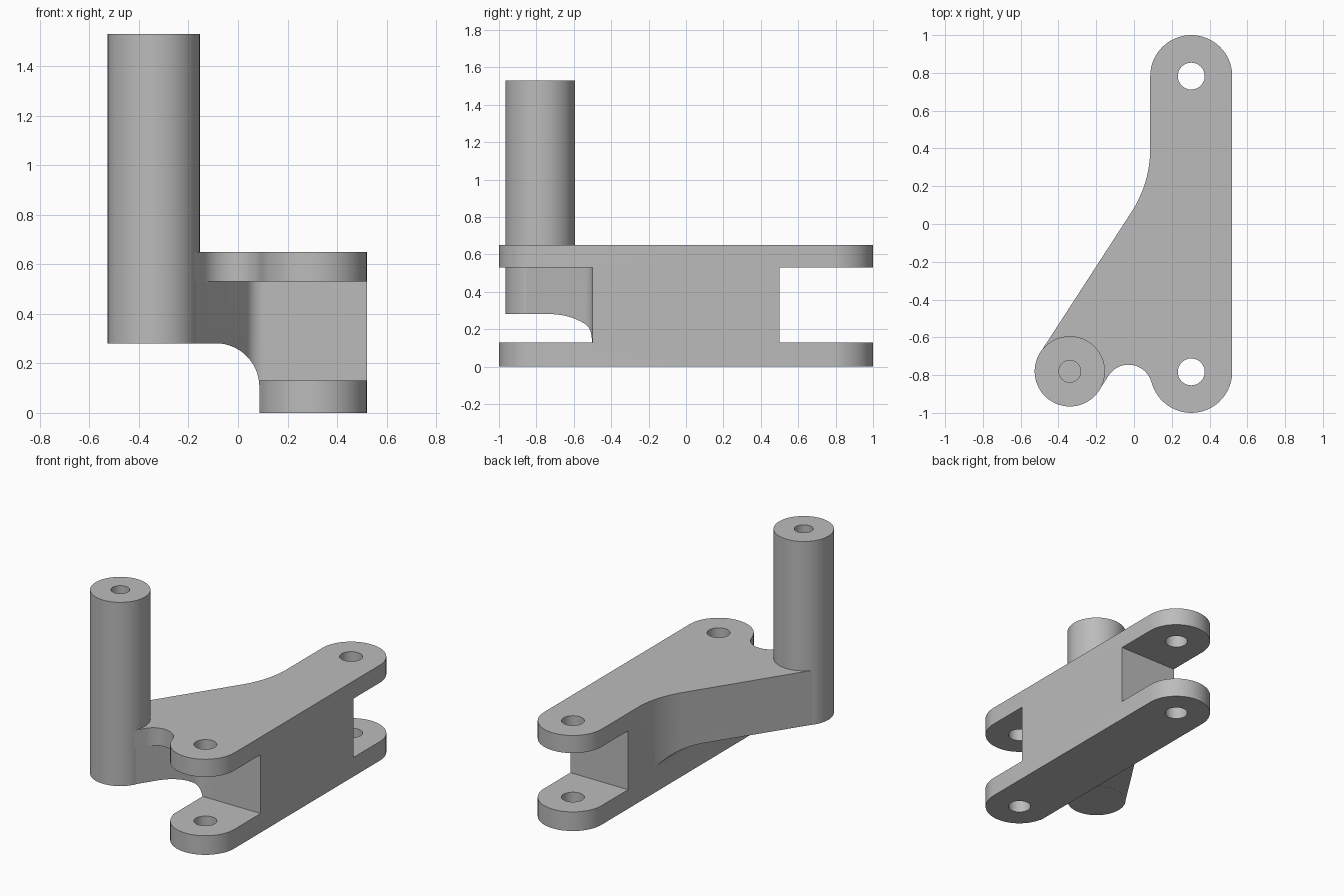
import bpy, bmesh
from math import radians, cos, sin
from mathutils import Matrix

if "Cube" in bpy.data.objects:
    bpy.data.objects.remove(bpy.data.objects["Cube"], do_unlink=True)

grey = bpy.data.materials.new("machined_grey")
grey.use_nodes = True
colour = (0.5, 0.5, 0.5, 1)
grey.diffuse_color = colour
grey.node_tree.nodes["Principled BSDF"].inputs["Base Color"].default_value = colour

HEIGHT = 0.65
LUG_X, LUG_Y, LUG_R = 0.303, 0.783, 0.217
SIDE_X = LUG_X - LUG_R
POST_X, POST_Y, POST_R = -0.34, -0.78, 0.186
ARM = 146.9          # direction of the arm's left face normal, in degrees
NOTCH_R = 0.125


def arc(cx, cy, r, start, end, steps=24):
    angles = [radians(start + (end - start) * i / steps) for i in range(steps + 1)]
    return [(cx + r * cos(a), cy + r * sin(a)) for a in angles]


def prism(name, outline, low, high, along_y=False):
    """Extrude a closed outline along z, or an x-z outline along y."""
    bm = bmesh.new()
    verts = [bm.verts.new((a, low, b) if along_y else (a, b, low)) for a, b in outline]
    face = bm.faces.new(verts)
    new = bmesh.ops.extrude_face_region(bm, geom=[face])["geom"]
    shift = (0, high - low, 0) if along_y else (0, 0, high - low)
    bmesh.ops.translate(bm, vec=shift, verts=[g for g in new if isinstance(g, bmesh.types.BMVert)])
    bmesh.ops.recalc_face_normals(bm, faces=bm.faces)
    mesh = bpy.data.meshes.new(name)
    bm.to_mesh(mesh)
    bm.free()
    mesh.materials.append(grey)
    obj = bpy.data.objects.new(name, mesh)
    bpy.context.collection.objects.link(obj)
    return obj


def cylinder(name, x, y, r, low, high, sides=64):
    return prism(name, arc(x, y, r, 0, 360, sides)[:-1], low, high)


def activate(obj):
    bpy.ops.object.select_all(action="DESELECT")
    obj.select_set(True)
    bpy.context.view_layer.objects.active = obj


def cut(obj, cutter):
    cutter.hide_render = True
    activate(obj)
    mod = obj.modifiers.new("cut", "BOOLEAN")
    mod.operation, mod.solver, mod.object = "DIFFERENCE", "EXACT", cutter
    bpy.ops.object.modifier_apply(modifier=mod.name)
    bpy.data.objects.remove(cutter, do_unlink=True)


# Bracket body: long spine, slanted arm and the rounded notch beside the post
outline = (arc(LUG_X, -LUG_Y, LUG_R, 194.7, 360)
           + arc(LUG_X, LUG_Y, LUG_R, 0, 180, 32)
           + arc(SIDE_X - 0.62, 0.4, 0.62, 0, ARM - 180, 16)
           + arc(POST_X, POST_Y, POST_R - 0.001, ARM, ARM + 180, 32)
           + arc(-0.029, -0.87, NOTCH_R, ARM, 14.7)[:-1])
body = prism("bracket_body", outline, 0, HEIGHT)

# Curved underside of the arm
under = arc(-0.09, 0.105, SIDE_X + 0.09, 0, 90) + [(-0.8, 0.28), (-0.8, -0.1), (SIDE_X, -0.1)]
cut(body, prism("underside_cutter", under, -1.2, 0.399, True))

# Fork slots at both ends; the front one follows the arm's side
cut(body, prism("back_slot_cutter", [(-0.2, 0.5), (0.8, 0.5), (0.8, 1.2), (-0.2, 1.2)], 0.13, 0.53))
tx, ty = arc(POST_X, POST_Y, POST_R - 0.003, ARM + 180, ARM + 180, 1)[0]
front = [(0.8, -0.5)] + arc(0.103, -0.575, 0.075, 90, ARM, 10)
front += [(tx, ty), (tx - 0.1, ty - 0.153), (tx - 0.1, -1.3), (0.8, -1.3)]
cut(body, prism("front_slot_cutter", front, 0.13, 0.53))

# Pin holes through the fork lugs
for y in (-LUG_Y, LUG_Y):
    cut(body, cylinder("pin_hole_cutter", LUG_X, y, 0.071, -0.1, 0.8, 48))

# Tall post with a blind bore in its top
post = cylinder("post", POST_X, POST_Y, POST_R, 0.28, 1.53)
cut(post, cylinder("bore_cutter", POST_X, POST_Y, 0.058, 1.03, 1.7, 40))

for obj in (body, post):
    activate(obj)
    bpy.ops.object.shade_smooth_by_angle(angle=radians(30))
